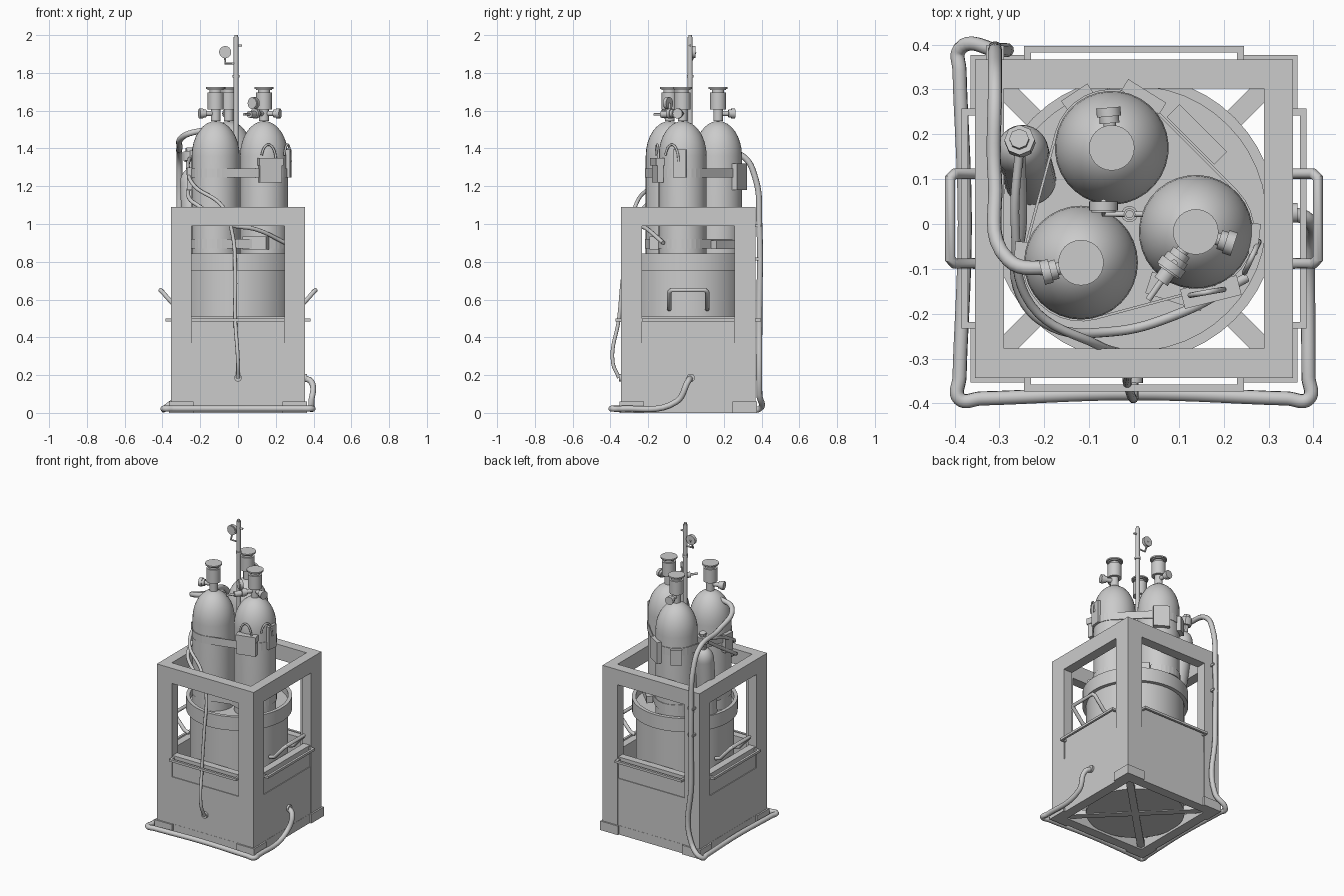
import bpy, bmesh
from math import pi, cos, sin, radians, copysign
from mathutils import Vector, Matrix, geometry

cube = bpy.data.objects.get("Cube")
if cube:
    bpy.data.objects.remove(cube)

# Main sizes of the frame, drum and cylinders
HALF, THICK, POST = 0.355, 0.065, 0.11
TOP, BEAM, SILL, FOOT = 1.09, 0.1, 0.5, 0.06
INNER, WINDOW = HALF - THICK, HALF - POST
DRUM, LID, LID_BASE, RIM = 0.295, 0.318, 0.755, 0.845
TANK, SPREAD, TANK_BASE, SHOULDER, DOME = 0.127, 0.153, 0.8, 1.36, 0.185
VALVE = SHOULDER + DOME
CENTRE = Vector((0, 0.012, 0))
MAST = Vector((-0.01, 0.022, 0))
UP = Vector((0, 0, 1))


def at(loc, turn=0.0):
    return Matrix.Translation(loc) @ Matrix.Rotation(turn, 4, "Z")


def aim(loc, axis):
    turn = UP.rotation_difference(Vector(axis)).to_matrix().to_4x4()
    return Matrix.Translation(loc) @ turn


def smooth(ob):
    bpy.ops.object.select_all(action="DESELECT")
    ob.select_set(True)
    bpy.context.view_layer.objects.active = ob
    bpy.ops.object.shade_smooth_by_angle(angle=pi / 4)


def finish(name, bm, matrix):
    bmesh.ops.transform(bm, matrix=matrix, verts=bm.verts)
    bmesh.ops.recalc_face_normals(bm, faces=bm.faces)
    mesh = bpy.data.meshes.new(name)
    bm.to_mesh(mesh)
    bm.free()
    ob = bpy.data.objects.new(name, mesh)
    bpy.context.collection.objects.link(ob)
    return ob


def box(name, size, matrix):
    bm = bmesh.new()
    bmesh.ops.create_cube(bm, size=1)
    bmesh.ops.scale(bm, vec=size, verts=bm.verts)
    finish(name, bm, matrix)


def lathe(name, profile, matrix, steps=32):
    bm = bmesh.new()
    verts = [bm.verts.new((r, 0, h)) for r, h in profile]
    edges = [bm.edges.new(pair) for pair in zip(verts, verts[1:])]
    bmesh.ops.spin(bm, geom=verts + edges, cent=CENTRE * 0, axis=UP,
                   angle=2 * pi, steps=steps, use_merge=True)
    bmesh.ops.remove_doubles(bm, verts=bm.verts, dist=0.0001)
    smooth(finish(name, bm, matrix))


def stack(name, sections, matrix, steps=24):
    # Coaxial discs, each given by radius and height
    profile, h = [(0, 0)], 0
    for radius, height in sections:
        profile += [(radius, h), (radius, h + height)]
        h += height
    lathe(name, profile + [(0, h)], matrix, steps)


def rod(name, start, end, radius):
    span = Vector(end) - Vector(start)
    stack(name, [(radius, span.length)], aim(start, span), steps=16)


def tube(name, points, radius, handle="AUTO"):
    curve = bpy.data.curves.new(name, "CURVE")
    curve.dimensions = "3D"
    curve.bevel_depth, curve.bevel_resolution = radius, 3
    curve.resolution_u, curve.use_fill_caps = 8, True
    spline = curve.splines.new("BEZIER")
    spline.bezier_points.add(len(points) - 1)
    for knot, point in zip(spline.bezier_points, points):
        knot.co = point
        knot.handle_left_type = knot.handle_right_type = handle
    ob = bpy.data.objects.new(name, curve)
    bpy.context.collection.objects.link(ob)
    bpy.ops.object.select_all(action="DESELECT")
    ob.select_set(True)
    bpy.context.view_layer.objects.active = ob
    bpy.ops.object.convert(target="MESH")
    smooth(ob)


# Frame: four identical sides with windows, panels, rails and feet
for k, side in enumerate(("front", "left", "back", "right")):
    def wall(name, left, right, outer, inner, low, high):
        middle = Vector((left + right, -outer - inner, low + high)) / 2
        box(f"{side}_{name}", (right - left, outer - inner, high - low),
            at(CENTRE, k * pi / 2) @ at(middle))

    wall("top_beam", -HALF, INNER, HALF, INNER, TOP - BEAM, TOP)
    wall("post", -HALF, -WINDOW, HALF, INNER, 0, TOP - BEAM)
    wall("post_return", WINDOW, INNER, HALF, INNER, 0, TOP - BEAM)
    wall("lower_panel", -WINDOW, WINDOW, HALF - 0.003, INNER + 0.01, FOOT, SILL - 0.13)
    wall("upper_panel", -WINDOW, WINDOW, HALF - 0.008, INNER + 0.01, SILL - 0.13, SILL + 0.01)
    wall("bottom_beam", -WINDOW, WINDOW, HALF - 0.002, INNER, 0, FOOT)
    wall("foot", -HALF - 0.01, -WINDOW + 0.01, HALF + 0.01, INNER, 0, FOOT)
    wall("foot_return", WINDOW - 0.01, INNER, HALF + 0.01, INNER, 0, FOOT)
    wall("rail", -WINDOW, WINDOW, HALF + 0.03, HALF + 0.015, SILL - 0.015, SILL)
    for end in (-WINDOW, WINDOW - 0.015):
        wall("rail_end", end, end + 0.015, HALF + 0.02, INNER + 0.02, SILL - 0.015, SILL)
for turn in (-pi / 4, pi / 4):
    box("floor_brace", (2.4 * HALF, 0.045, 0.03), at(CENTRE + UP * 0.025, turn))

# Drum with a raised rim and two folding handles
lathe("drum", [(0, 0.015), (DRUM, 0.015), (DRUM, LID_BASE), (LID, LID_BASE),
               (LID, RIM), (DRUM, RIM), (DRUM, TANK_BASE), (0, TANK_BASE)],
      at(CENTRE), steps=48)
for s in (-1, 1):
    path = [Vector((s * x, y * BEAM, z)) + CENTRE for x, y, z in
            ((DRUM, -1, 0.55), (0.33, -1, 0.56), (0.4, -1, 0.64), (0.41, -0.9, 0.65),
             (0.41, 0.9, 0.65), (0.4, 1, 0.64), (0.33, 1, 0.56), (DRUM, 1, 0.55))]
    tube("drum_handle", path, 0.012, "VECTOR")

# Three gas cylinders around the mast, each seen from its outward direction
bundle = []
for i in range(3):
    out = radians(105 + 120 * i)
    bundle.append(at(MAST, out) @ at((SPREAD, 0, 0)))
back, right, left = bundle


def around(tank, turn, distance, z):
    # Placement on the side of a cylinder, its x axis pointing away from it
    return tank @ at(UP * z, radians(turn)) @ at((distance, 0, 0))


arc = [i * pi / 16 for i in range(8)]
for tank, knobs in ((back, [-10]), (right, [-30]), (left, [-3, -110])):
    dome = [(TANK * cos(t), SHOULDER + DOME * sin(t)) for t in arc]
    lathe("gas_cylinder", [(0, TANK_BASE), (TANK, TANK_BASE)] + dome + [(0, VALVE)], tank)
    stack("valve", [(TANK / 5, 0.06), (TANK / 3, 0.09), (TANK / 4, 0.015),
                    (TANK / 3, 0.006), (TANK / 2.5, 0.009)], tank @ at(UP * VALVE))
    for turn in knobs:
        knob = around(tank, turn, 0, VALVE + 0.04) @ Matrix.Rotation(pi / 2, 4, "Y")
        stack("valve_knob", [(0.014, 0.055), (0.022, 0.015), (0.027, 0.02)], knob, 12)

# Straps drawn tight around the whole bundle
circle = [around(t, 12 * i, TANK + 0.004, 0).translation.xy for t in bundle for i in range(30)]
hull = [circle[i] for i in geometry.convex_hull_2d(circle)]
for name, z in (("upper_strap", 1.245), ("lower_strap", 0.87)):
    bm = bmesh.new()
    rows = [[bm.verts.new((*p, h)) for p in hull] for h in (z, z + 0.05)]
    for i in range(len(hull)):
        bm.faces.new((rows[0][i - 1], rows[0][i], rows[1][i], rows[1][i - 1]))
    strap = finish(name, bm, Matrix())
    strap.modifiers.new("thickness", "SOLIDIFY").thickness = 0.006

# Pouches, buckles and clips: cylinder, direction, height, size
for name, tank, turn, z, size in (
        ("front_pouch", left, -61, 1.28, (0.035, 0.12, 0.12)),
        ("front_pouch_flap", left, -61, 1.33, (0.045, 0.13, 0.04)),
        ("lower_buckle", left, -93, 0.9, (0.05, 0.13, 0.07)),
        ("left_pouch", left, 8, 1.32, (0.02, 0.07, 0.15)),
        ("back_pouch", back, -47, 1.25, (0.03, 0.1, 0.14)),
        ("back_buckle", back, 19, 1.24, (0.03, 0.07, 0.1)),
        ("right_buckle", right, -50, 1.24, (0.03, 0.07, 0.12))):
    box(name, size, around(tank, turn, TANK + size[0] / 4, z))
box("strap_tail", (0.15, 0.04, 0.045), at((0.14, 0.2, 0.89), -pi / 4))
for name, turn in (("front_clip", -65), ("left_clip", -10)):
    place = around(left, turn, TANK + 0.01, SHOULDER - 0.03)
    tube(name, [place @ Vector((0, 0.04 * cos(2 * t), 0.09 * sin(2 * t)))
                for t in arc], 0.006)

# Small leaning bottle
base, tip = Vector((-0.232, 0.1, TANK_BASE)), Vector((-0.256, 0.19, 1.4))
bottle = aim(base, tip - base)
lathe("small_bottle", [(0, 0), (0.058, 0)] +
      [(0.058 * cos(t), 0.42 + 0.08 * sin(t)) for t in arc] + [(0, SILL)], bottle)
stack("small_bottle_valve", [(0.018, 0.05), (0.034, 0.05), (0.022, 0.02)],
      bottle @ at(UP * (SILL - 0.01)), 8)

# Central mast, pressure gauges and regulator
stack("mast", [(0.013, 1.19), (0.009, 0.01)], at(MAST + UP * TANK_BASE))
stack("mast_collar", [(0.018, 0.015)], at(MAST + UP * 1.775))
dial = [(0.032, 0.02), (0.027, 0.004)]
gauge = Vector((-0.068, 0.05, 1.91))
stack("mast_gauge", dial, aim(gauge, (0, -1, 0)))
elbow = Vector((gauge.x, MAST.y, 1.85))
tube("gauge_arm", [MAST + UP * elbow.z, elbow, gauge], 0.006, "VECTOR")
nipple = MAST + UP * 1.945
rod("mast_nipple", nipple, nipple + Vector((0.03, 0, 0)), 0.006)
regulator = around(left, -110, 0.085, VALVE + 0.035)
block = regulator.translation
spout = regulator.to_3x3() @ Vector((1, 0, 0))
rod("regulator_body", block, block + spout * 0.05, 0.018)
rod("regulator_pin", block, block + spout * BEAM, 0.007)
rod("regulator_stem", block, block + UP * 0.06, 0.008)
stack("regulator_gauge", dial, aim(block + UP * 0.06, spout))

# Main hose: over the back corner, down, round the base and into the left side
X, Y, PORT = -0.31, 0.388, 0.185


def loop_point(a):
    # Rounded square that sags inwards along each side
    reach = 0.41 * (1 - 0.08 * cos(2 * a) ** 2)
    x, y = (copysign(reach * abs(v) ** 0.15, v) for v in (cos(a), sin(a)))
    return (x, y, 0.022)


tube("main_hose", [around(right, -30, 0.05, 1.5).translation, (X + 0.03, -0.08, 1.47),
     (X, 0.1, 1.4), (X, 0.3, SHOULDER), (X, Y - 0.02, 1.24), (X, Y, 1), (X, Y, SILL),
     (X, Y, BEAM)] + [loop_point(i * pi / 8) for i in range(6, 16)] +
     [(Y, -0.05, FOOT), (Y, 0.01, PORT - 0.02), (HALF - 0.01, 0.025, PORT)], 0.016)
for z in (LID_BASE + FOOT, TOP - BEAM):
    box("hose_clip", (0.04, 0.04, 0.014), at((X, Y - 0.01, z)))

# Thin hoses and their ports
outlet = bottle @ (UP * 0.56)
tube("front_hose", [outlet, (-0.265, 0, 1.3), (-0.23, -0.18, 1.2), (-0.08, -0.27, TOP),
     (-0.03, -INNER, 0.95), (-0.015, -0.33, 0.75), (-0.015, -HALF, SILL),
     (0, -Y, 0.27), (0, -HALF, PORT)], 0.01)
tube("bottle_hose", [outlet, (-0.25, 0, 1.23), (-0.26, -0.14, 1.14), (-0.2, -0.22, TOP),
     (-0.05, -0.24, 1), (0.1, -0.2, 0.97), (0.25, -0.12, 0.9)], 0.011)
rod("front_port", (0, -INNER, PORT), (0, -HALF, PORT), 0.02)
rod("left_port", (INNER, 0.025, PORT), (HALF + 0.01, 0.025, PORT), 0.022)
